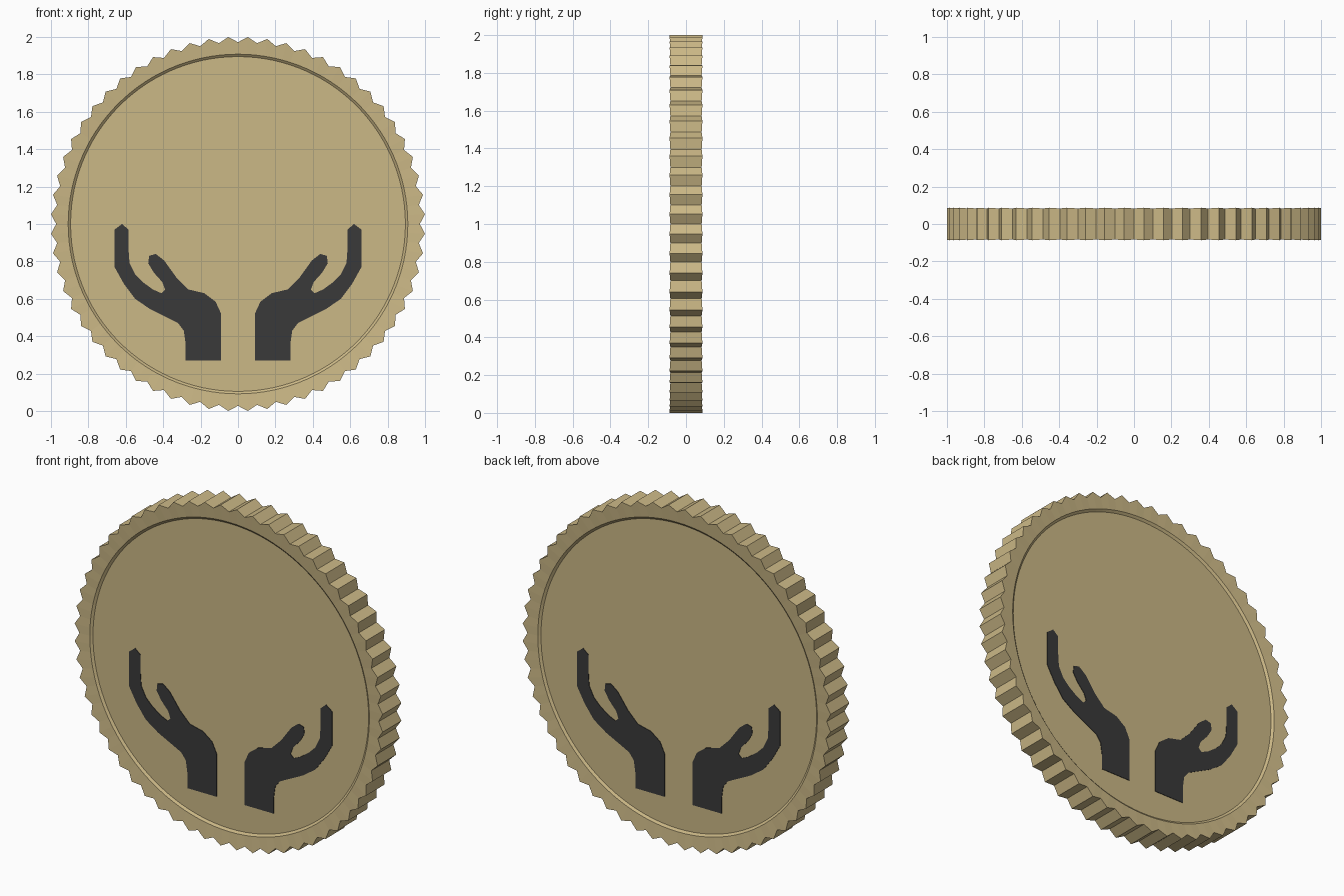
import bpy, bmesh, math
from mathutils import Vector

if "Cube" in bpy.data.objects:
    bpy.data.objects.remove(bpy.data.objects["Cube"])

TEETH = 60
N = TEETH * 2
CZ = 1.0          # height of the coin centre


def material(name, rgb):
    m = bpy.data.materials.new(name)
    m.diffuse_color = (*rgb, 1)
    m.use_nodes = True
    m.node_tree.nodes["Principled BSDF"].inputs["Base Color"].default_value = m.diffuse_color
    return m


gold = material("pale gold", (0.60, 0.48, 0.24))
dark = material("charcoal", (0.042, 0.042, 0.042))


def make_object(name, bm, mat):
    bmesh.ops.recalc_face_normals(bm, faces=bm.faces)
    me = bpy.data.meshes.new(name)
    bm.to_mesh(me)
    bm.free()
    me.materials.append(mat)
    ob = bpy.data.objects.new(name, me)
    bpy.context.collection.objects.link(ob)
    return ob


# Coin body: rings from the front face, over the toothed edge, to the back face
# each entry: tip radius, valley radius, tip y, valley y
front = [(0.895, 0.895, -0.067, -0.067),
         (0.908, 0.908, -0.078, -0.078),
         (1.0014, 0.972, -0.087, -0.083)]
back = [(a, b, -c, -d) for a, b, c, d in reversed(front)]
bm = bmesh.new()
rings = []
for r_tip, r_val, y_tip, y_val in front + back:
    ring = []
    for i in range(N):
        a = 2 * math.pi * i / N
        r, y = (r_tip, y_tip) if i % 2 else (r_val, y_val)
        ring.append(bm.verts.new((r * math.cos(a), y, CZ + r * math.sin(a))))
    rings.append(ring)
for lo, hi in zip(rings, rings[1:]):
    for i in range(N):
        j = (i + 1) % N
        bm.faces.new((lo[i], lo[j], hi[j], hi[i]))
bm.faces.new(rings[0])
bm.faces.new(rings[-1])
make_object("coin_body", bm, gold)

# Cupped hand outline (x, z), from the wrist over thumb and fingers
HAND = [(.09, .27), (.09, .52), (.12, .585), (.18, .63), (.265, .65), (.33, .715),
        (.395, .805), (.44, .84), (.475, .83), (.48, .79), (.45, .74), (.405, .69),
        (.39, .65), (.41, .63), (.455, .65), (.51, .69), (.55, .73), (.58, .79),
        (.585, .86), (.585, .97), (.62, 1.0), (.66, .97), (.66, .77), (.61, .68),
        (.55, .60), (.47, .545), (.40, .51), (.32, .47), (.29, .43), (.28, .36),
        (.28, .27)]


def hand(name, side, face):
    """Thin plate on the front (face=-1) or back (face=1)."""
    bm = bmesh.new()
    vs = [bm.verts.new((side * x, face * 0.066, z)) for x, z in HAND]
    f = bm.faces.new(vs)
    ext = bmesh.ops.extrude_face_region(bm, geom=[f])
    moved = [v for v in ext["geom"] if isinstance(v, bmesh.types.BMVert)]
    bmesh.ops.translate(bm, verts=moved, vec=Vector((0, face * 0.004, 0)))
    bmesh.ops.triangulate(bm, faces=[f for f in bm.faces if len(f.verts) > 4])
    make_object(name, bm, dark)


for face, label in ((-1, "front"), (1, "back")):
    hand(label + "_hand_right", 1, face)
    hand(label + "_hand_left", -1, face)
